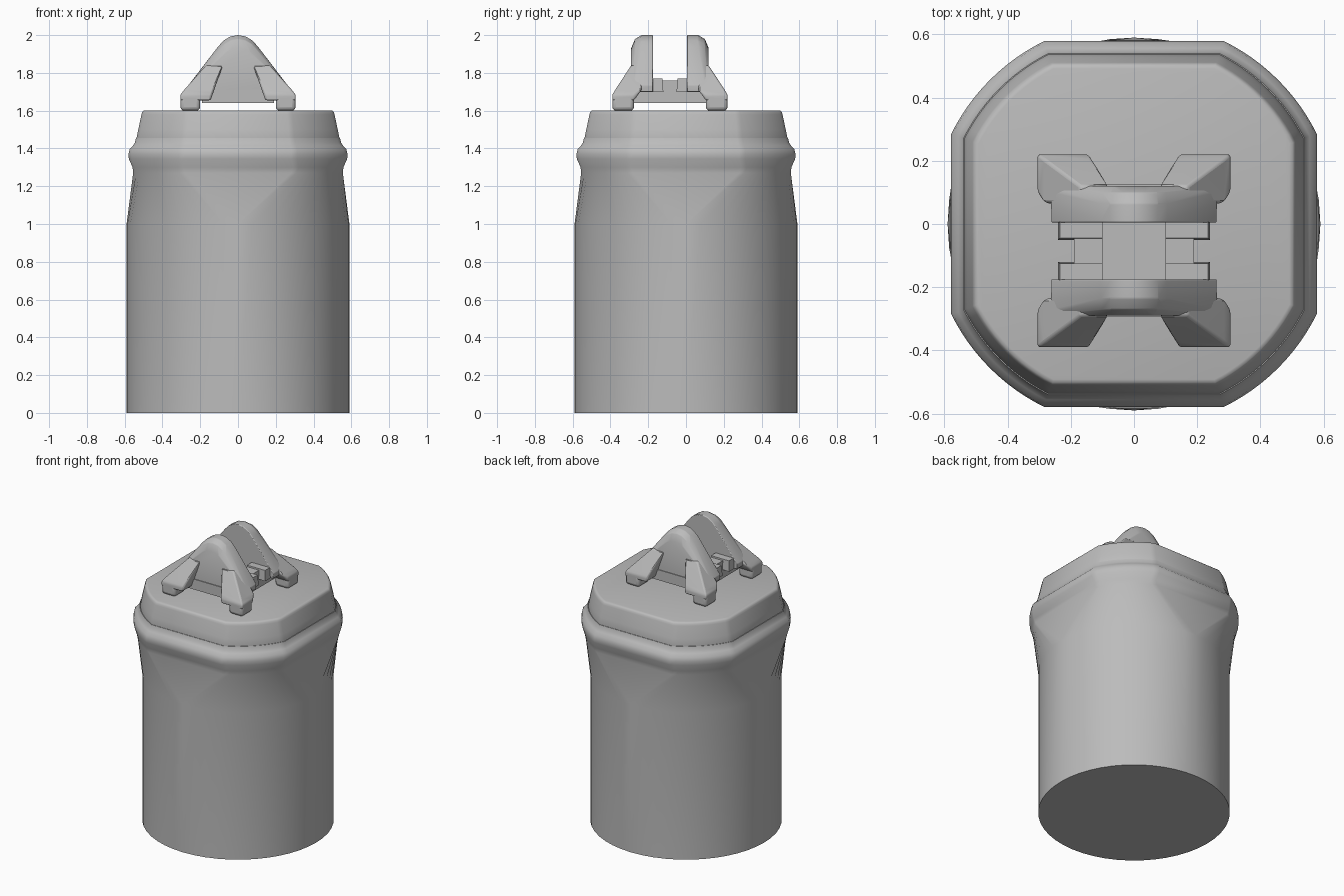
import bpy, bmesh, math

cube = bpy.data.objects.get("Cube")
if cube:
    bpy.data.objects.remove(cube, do_unlink=True)

grey = bpy.data.materials.new("plain_grey")
grey.use_nodes = True
grey.diffuse_color = (0.5, 0.5, 0.5, 1)
grey.node_tree.nodes["Principled BSDF"].inputs["Base Color"].default_value = (0.5, 0.5, 0.5, 1)

MID_Y = -0.085  # the handle sits slightly forward of centre


def finish(name, bm, bevel=0, angle=35):
    bmesh.ops.remove_doubles(bm, verts=bm.verts, dist=0.0005)
    bmesh.ops.recalc_face_normals(bm, faces=bm.faces)
    mesh = bpy.data.meshes.new(name)
    bm.to_mesh(mesh)
    bm.free()
    mesh.materials.append(grey)
    obj = bpy.data.objects.new(name, mesh)
    bpy.context.collection.objects.link(obj)
    if bevel:
        mod = obj.modifiers.new("rounded_edges", "BEVEL")
        mod.width = bevel
        mod.segments = 3
        mod.limit_method = 'ANGLE'
        mod.angle_limit = math.radians(25)
    bpy.ops.object.select_all(action='DESELECT')
    obj.select_set(True)
    bpy.context.view_layer.objects.active = obj
    bpy.ops.object.shade_smooth_by_angle(angle=math.radians(angle))
    return obj


def cut_circle(half, radius, steps=12):
    """Circle trimmed by four planes: four flats joined by four arcs."""
    a = math.acos(min(1, half / radius))
    points = []
    for side in range(4):
        for i in range(steps + 1):
            t = side * math.pi / 2 + a + (math.pi / 2 - 2 * a) * i / steps
            points.append((radius * math.cos(t), radius * math.sin(t)))
    return points


def loft(name, profile):
    bm = bmesh.new()
    rings = [[bm.verts.new((x, y, z)) for x, y in cut_circle(h, r)] for z, h, r in profile]
    n = len(rings[0])
    for low, high in zip(rings, rings[1:]):
        for i in range(n):
            j = (i + 1) % n
            bm.faces.new((low[i], low[j], high[j], high[i]))
    bm.faces.new(rings[0])
    bm.faces.new(rings[-1])
    return finish(name, bm)


def hull(name, points, bevel):
    bm = bmesh.new()
    for p in points:
        bm.verts.new(p)
    res = bmesh.ops.convex_hull(bm, input=bm.verts)
    junk = {g for g in res["geom_interior"] + res["geom_unused"] if isinstance(g, bmesh.types.BMVert)}
    bmesh.ops.delete(bm, geom=list(junk), context='VERTS')
    bmesh.ops.dissolve_limit(bm, angle_limit=0.02, verts=bm.verts, edges=bm.edges)
    return finish(name, bm, bevel, 40)


def corners(x, v, z, sx=1, sy=1):
    return [(sx * a, MID_Y + sy * b, c) for a in x for b in v for c in z]


# Round body flaring into a collar with four flats: height, half width, arc radius
loft("body", [(0, .59, .59), (1.0, .59, .59), (1.27, .555, .622), (1.30, .558, .63),
              (1.345, .578, .643), (1.37, .58, .645), (1.395, .574, .64),
              (1.415, .556, .622), (1.43, .546, .611), (1.455, .54, .604)])

# Tapered lid with a rounded rim
loft("lid", [(1.44, .535, .6), (1.455, .537, .601), (1.50, .528, .592), (1.58, .511, .574),
             (1.592, .508, .57), (1.599, .502, .564), (1.602, .492, .554)])

# Handle base between the two brackets
hull("handle_base", corners((-.19, .19), (-.175, .175), (1.64, 1.70)), 0)

ARCH = [(.26, 1.70), (.262, 1.735), (.105, 1.94), (.075, 1.972), (.04, 1.993), (0, 2.0)]

for sy, place in ((-1, "front"), (1, "back")):
    # Arched bracket, its crown sloping down on the outer side
    pts = []
    for v, crown in ((.09, 1), (.15, 1), (.185, .93), (.205, .77)):
        for x, z in ARCH:
            pts += corners((-x * (.4 + .6 * crown) if z > 1.9 else -x,
                            x * (.4 + .6 * crown) if z > 1.9 else x),
                           (v,), (1.70 + (z - 1.70) * crown,), 1, sy)
    hull(place + "_bracket", pts, .006)
    hull(place + "_bracket_sill", corners((-.19, .19), (.09, .21), (1.64, 1.71), 1, sy), 0)

    for sx, side in ((-1, "right"), (1, "left")):
        tag = f"{place}_{side}_"
        # Foot standing on the lid and strut leaning up to the bracket
        hull(tag + "foot", corners((.2, .305), (.19, .305), (1.6, 1.69), sx, sy), .02)
        hull(tag + "strut", corners((.145, .305), (.19, .305), (1.655, 1.685), sx, sy)
             + corners((.145, .285), (.15, .29), (1.71,), sx, sy)
             + corners((.08, .17), (.15, .205), (1.84,), sx, sy), .018)
        # Small ledge on the inner side
        hull(tag + "ledge", corners((.1, .24), (.035, .1), (1.70,), sx, sy)
             + corners((.1, .235), (.04, .1), (1.77,), sx, sy), 0)

# Link bars joining the ledges
for sx, side in ((-1, "right"), (1, "left")):
    hull(side + "_link_bar", corners((.1, .19), (-.05, .05), (1.69, 1.76), sx), 0)
